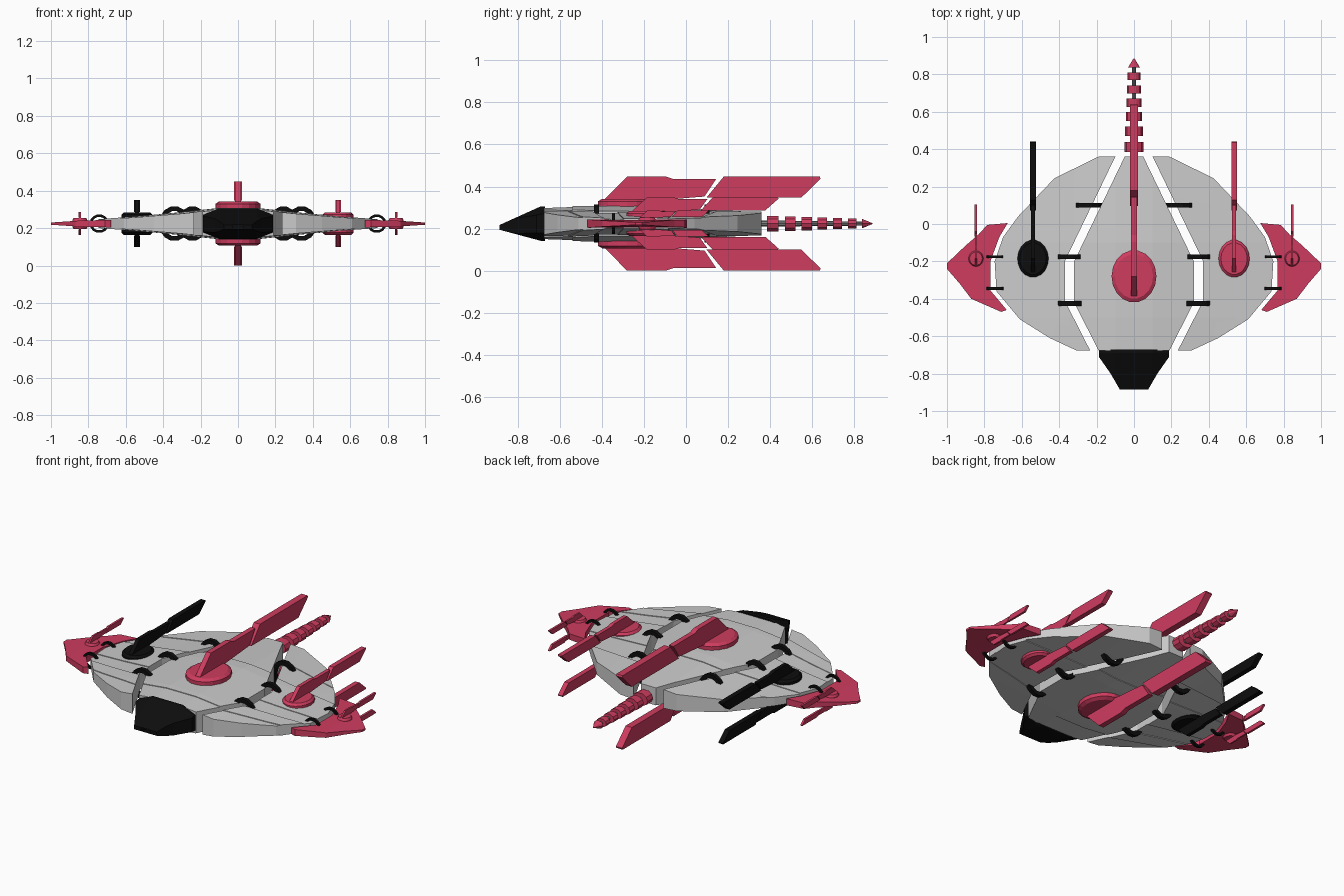
import bpy, bmesh, math
from mathutils import Vector

if "Cube" in bpy.data.objects:
    bpy.data.objects.remove(bpy.data.objects["Cube"])

ZC = 0.224  # mid height, everything is mirrored above and below it


def mat(name, rgb):
    m = bpy.data.materials.new(name)
    m.diffuse_color = (*rgb, 1)
    m.use_nodes = True
    m.node_tree.nodes["Principled BSDF"].inputs["Base Color"].default_value = m.diffuse_color
    return m


GREY = mat("light_grey", (0.60, 0.60, 0.60))
RED = mat("crimson", (0.62, 0.045, 0.115))
BLACK = mat("black", (0.004, 0.004, 0.004))
STEEL = mat("dark_grey", (0.22, 0.22, 0.22))


def make(name, verts, faces, m):
    me = bpy.data.meshes.new(name)
    me.from_pydata(verts, [], faces)
    bm = bmesh.new()
    bm.from_mesh(me)
    bmesh.ops.recalc_face_normals(bm, faces=bm.faces[:])
    bm.to_mesh(me)
    bm.free()
    me.materials.append(m)
    ob = bpy.data.objects.new(name, me)
    bpy.context.collection.objects.link(ob)
    return ob


def lerp_table(t, pts):
    if t <= pts[0][0]:
        return pts[0][1]
    for (a, va), (b, vb) in zip(pts, pts[1:]):
        if t <= b:
            return va + (vb - va) * (t - a) / (b - a)
    return pts[-1][1]


def slab(name, outline, m, half, xcuts=(), ycuts=(), keep=(), sx=1, mid=lambda y: ZC):
    """Solid from a top-view outline; half(x, y) is the half thickness.
    keep = (point, normal) pairs: material on the normal side is cut away."""
    bm = bmesh.new()
    bm.faces.new([bm.verts.new((x, y, 0)) for x, y in outline])
    bmesh.ops.triangulate(bm, faces=bm.faces[:])

    def cut(co, no, clear=False):
        bmesh.ops.bisect_plane(bm, geom=bm.verts[:] + bm.edges[:] + bm.faces[:], dist=1e-5,
                               plane_co=co, plane_no=no, clear_outer=clear)
    for co, no in keep:
        cut(co, no, True)
    for x in xcuts:
        cut((x, 0, 0), (1, 0, 0))
    for y in ycuts:
        cut((0, y, 0), (0, 1, 0))
    bm.verts.index_update()
    n = len(bm.verts)
    pts = [(v.co.x, v.co.y) for v in bm.verts]
    verts = [(sx * x, y, mid(y) + s * half(x, y)) for s in (1, -1) for x, y in pts]
    faces = []
    for f in bm.faces:
        ids = [v.index for v in f.verts]
        faces += [ids, [i + n for i in reversed(ids)]]
    for e in bm.edges:
        if e.is_boundary:
            a, b = (v.index for v in e.verts)
            faces.append([a, b, b + n, a + n])
    bm.free()
    if faces:
        make(name, verts, faces, m)


def body_half(x, y):
    h = lerp_table(abs(x), [(0.1, 0.08), (0.32, 0.056), (0.55, 0.034), (0.76, 0.019)])
    return h * lerp_table(y, [(-0.68, 0.92), (-0.5, 1), (-0.1, 1), (0.36, 0.66)])


def mirrored(half_outline):
    return half_outline + [(-x, y) for x, y in reversed(half_outline)]


def banded(name, outline, m, breaks, slope, xcuts, sx=1):
    """Armour bands: neighbouring bands differ a little in thickness."""
    for i, (a, b) in enumerate(zip(breaks, breaks[1:])):
        keep = [((0.3, a, 0), Vector((slope(a), -1, 0)).normalized()),
                ((0.3, b, 0), Vector((-slope(b), 1, 0)).normalized())]
        slab(f"{name}_{i + 1}", outline, m,
             lambda x, y: body_half(x, y) + 0.004 * (i % 2), xcuts, (-0.5, -0.1), keep, sx)


# central hull
hull = mirrored([(0.19, -0.675), (0.32, -0.42), (0.32, -0.2), (0.05, 0.36)])
banded("hull_plate", hull, GREY, [-1, -0.54, -0.02, 1], lambda a: 0,
       (-0.2, -0.1, 0.1, 0.2))

# nose with two prongs
nose = mirrored([(0.03, -0.886), (0.075, -0.886), (0.125, -0.80), (0.188, -0.71), (0.188, -0.67)])
nose = [(0.045, -0.80)] + nose + [(-0.045, -0.80)]


def nose_half(x, y):
    return lerp_table(abs(x), [(0.1, 0.082), (0.19, 0.045)]) * \
        lerp_table(y, [(-0.886, 0.14), (-0.69, 1)])


slab("nose", nose, BLACK, nose_half, (-0.1, 0.1), (-0.8, -0.69),
     mid=lambda y: ZC - 0.018 * lerp_table(-y, [(0.69, 0), (0.886, 1)]))

# wings and wing tips
wing = [(0.10, 0.36), (0.37, -0.2), (0.37, -0.41), (0.235, -0.675), (0.31, -0.675),
        (0.45, -0.61), (0.61, -0.51), (0.735, -0.36), (0.745, -0.2), (0.70, -0.07),
        (0.62, 0.04), (0.425, 0.245), (0.19, 0.36)]
tip = [(0.675, 0.005), (0.745, -0.2), (0.765, -0.2), (0.765, -0.355)]
tip = [(0.675, 0.005), (0.72, -0.07), (0.768, -0.2), (0.768, -0.355), (0.68, -0.46), (0.71, -0.47),
       (0.87, -0.40), (0.935, -0.315), (1.0, -0.24), (1.0, -0.21), (0.90, -0.115), (0.85, -0.01),
       (0.76, 0.0)]
tip[-2:] = [(0.83, -0.055), (0.785, -0.005)]
for side, sx in (("right", 1), ("left", -1)):
    banded(f"{side}_wing_plate", wing, GREY, [-2, -0.56, -0.45, -0.33, -0.05, 0.13, 2],
           lambda a: -(a + 0.2) * 0.6 if abs(a) < 1 else 0, (0.32, 0.43, 0.55), sx)
    slab(f"{side}_wing_tip", tip, RED,
         lambda x, y: lerp_table(x, [(0.68, 0.02), (0.85, 0.016), (1.0, 0.006)]),
         (0.85,), (), (), sx)


# linking rings
def ring(name, x, y, rx, rz, tube):
    n, verts, faces = 14, [], []
    for k in range(n):
        a = 2 * math.pi * k / n
        for r, d in ((0, -1), (0, 1), (-2 * tube, 1), (-2 * tube, -1)):
            verts.append((x + (rx + r) * math.cos(a), y + d * tube * 1.05, ZC + (rz + r) * math.sin(a)))
        for j in range(4):
            p, q, j2 = 4 * k, 4 * ((k + 1) % n), (j + 1) % 4
            faces.append((p + j, q + j, q + j2, p + j2))
    make(name, verts, faces, BLACK)


for side, sx in (("right", 1), ("left", -1)):
    for i, (x, y) in enumerate([(0.243, 0.1), (0.342, -0.175), (0.338, -0.425)]):
        ring(f"{side}_wing_ring_{i + 1}", sx * x, y, 0.081, 0.093, 0.012)
    for i, y in enumerate([-0.175, -0.345]):
        ring(f"{side}_tip_ring_{i + 1}", sx * 0.742, y, 0.052, 0.05, 0.007)


# fins on round mounts, above and below
def prism(name, x, width, profile, m):
    n = len(profile)
    verts = [(x + s * width / 2, y, z) for s in (-1, 1) for y, z in profile]
    faces = [list(range(n)), list(range(2 * n - 1, n - 1, -1))]
    faces += [(i, (i + 1) % n, n + (i + 1) % n, n + i) for i in range(n)]
    make(name, verts, faces, m)


ARM = [(-0.125, -0.1), (0, 1), (0.2, 1), (0.24, 0.88), (0.46, 0.88), (0.40, 0.1), (0.12, -0.1)]
BLADE = [(0.41, 0.05), (0.50, 1), (0.995, 1), (1.0, 0.9), (0.90, 0.05)]


def fin(name, x, y, length, base, top, width, rx, ry, low, m):
    for part, s in (("upper", 1), ("lower", -1)):
        for piece, prof, w in (("arm", ARM, 0.75), ("blade", BLADE, 1)):
            pts = [(y + u * length, ZC + s * (base + v * (top - base))) for u, v in prof]
            prism(f"{part}_{name}_{piece}", x, width * w, pts, m)
        # mount disc with a chamfered rim
        n = 18
        tiers = [(1, low), (1, base - 0.012), (0.85, base)]
        verts = [(x + rx * f * math.cos(2 * math.pi * k / n), y + ry * f * math.sin(2 * math.pi * k / n),
                  ZC + s * h) for f, h in tiers for k in range(n)]
        faces = [list(range(n)), list(range(2 * n, 3 * n))]
        faces += [(t * n + k, t * n + (k + 1) % n, (t + 1) * n + (k + 1) % n, (t + 1) * n + k)
                  for t in range(2) for k in range(n)]
        make(f"{part}_{name}_mount", verts, faces, m)


fin("centre_fin", 0, -0.28, 0.92, 0.118, 0.224, 0.042, 0.12, 0.14, 0.06, RED)
fin("right_fin", 0.535, -0.185, 0.625, 0.06, 0.125, 0.03, 0.083, 0.1, 0.02, RED)
fin("left_fin", -0.54, -0.185, 0.625, 0.06, 0.125, 0.03, 0.083, 0.1, 0.02, BLACK)
for side, sx in (("right", 1), ("left", -1)):
    fin(f"{side}_tip_fin", sx * 0.845, -0.185, 0.29, 0.03, 0.062, 0.013, 0.04, 0.042, 0.005, RED)


# segmented tail
def lathe(name, y0, y1, a, b, m, n=10):
    verts = [(rx * math.cos(2 * math.pi * k / n), y, ZC + rz * math.sin(2 * math.pi * k / n))
             for y, (rx, rz) in ((y0, a), (y1, b)) for k in range(n)]
    faces = [list(range(n)), list(range(n, 2 * n))]
    faces += [(k, (k + 1) % n, n + (k + 1) % n, n + k) for k in range(n)]
    make(name, verts, faces, m)


lathe("tail_rod", 0.3, 0.85, (0.016, 0.016), (0.01, 0.01), STEEL)
for i, y in enumerate([0.412, 0.495, 0.574, 0.648, 0.719, 0.79]):
    t = i / 5
    r = (0.05 - 0.016 * t, 0.039 - 0.014 * t)
    d = 0.027 - 0.007 * t
    lathe(f"tail_segment_{i + 1}", y - d, y + d, r, r, RED)
lathe("tail_point", 0.836, 0.886, (0.032, 0.024), (0.002, 0.002), RED)
